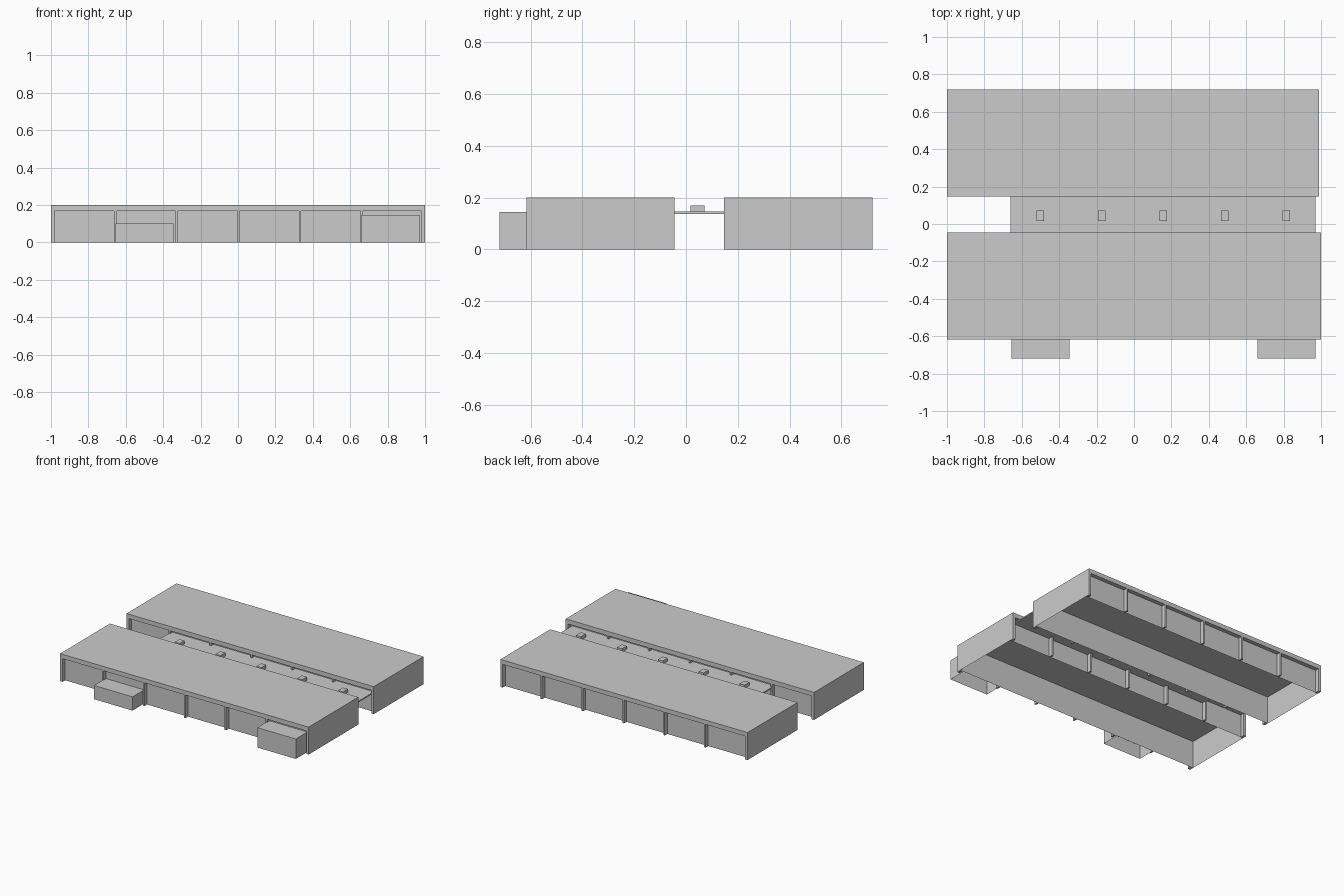
import bpy, bmesh

if "Cube" in bpy.data.objects:
    bpy.data.objects.remove(bpy.data.objects["Cube"])

D = 0.03      # depth of the recessed bays
H = 0.20      # building height
PITCH = 0.329 # bay spacing


def add_box(bm, x0, x1, y0, y1, z0, z1, open_bottom=False, open_back=False):
    v = [bm.verts.new((x, y, z)) for z in (z0, z1)
         for x, y in ((x0, y0), (x1, y0), (x1, y1), (x0, y1))]
    faces = [(4, 5, 6, 7), (0, 1, 5, 4), (1, 2, 6, 5), (3, 0, 4, 7)]
    if not open_bottom:
        faces.append((3, 2, 1, 0))
    if not open_back:
        faces.append((2, 3, 7, 6))
    for f in faces:
        bm.faces.new([v[i] for i in f])


def finish(bm, name):
    me = bpy.data.meshes.new(name)
    bm.to_mesh(me)
    bm.free()
    ob = bpy.data.objects.new(name, me)
    bpy.context.collection.objects.link(ob)
    return ob


def box(name, *dims, **kw):
    bm = bmesh.new()
    add_box(bm, *dims, **kw)
    return finish(bm, name)


def facade(name, x0, x1, y0, y1):
    # header band plus thin posts and jambs framing six recessed bays
    bm = bmesh.new()
    add_box(bm, x0, x1, y0, y1, 0.168, H)
    add_box(bm, x0, -0.98, y0, y1, 0, 0.168)
    for i in range(1, 6):
        x = -0.985 + i * PITCH
        add_box(bm, x - 0.006, x + 0.006, y0, y1, 0, 0.168)
    add_box(bm, x1 - 0.018, x1, y0, y1, 0, 0.168)
    return finish(bm, name)


# Two long hollow buildings, open underneath
for label, x0, x1, y0, y1 in (("front", -1, 1, -0.617, -0.045),
                              ("rear", -1, 0.99, 0.147, 0.72)):
    box(label + "_block_shell", x0, x1, y0 + D, y1 - D, 0, H, open_bottom=True)
    facade(label + "_block_south_facade", x0, x1, y0, y0 + D)
    facade(label + "_block_north_facade", x0, x1, y1 - D, y1)

# Projecting bays on the front
box("low_porch", -0.655, -0.345, -0.72, -0.617 + D, 0, 0.10,
    open_bottom=True, open_back=True)
box("tall_porch", 0.66, 0.97, -0.72, -0.617 + D, 0, 0.145,
    open_bottom=True, open_back=True)

# Linking roof with skylights
box("link_roof", -0.66, 0.97, -0.045 - D, 0.147 + D, 0.137, 0.146)
for i in range(5):
    x = -0.502 + i * PITCH
    box(f"skylight_{i + 1}", x - 0.02, x + 0.02, 0.017, 0.072, 0.146, 0.17,
        open_bottom=True)
